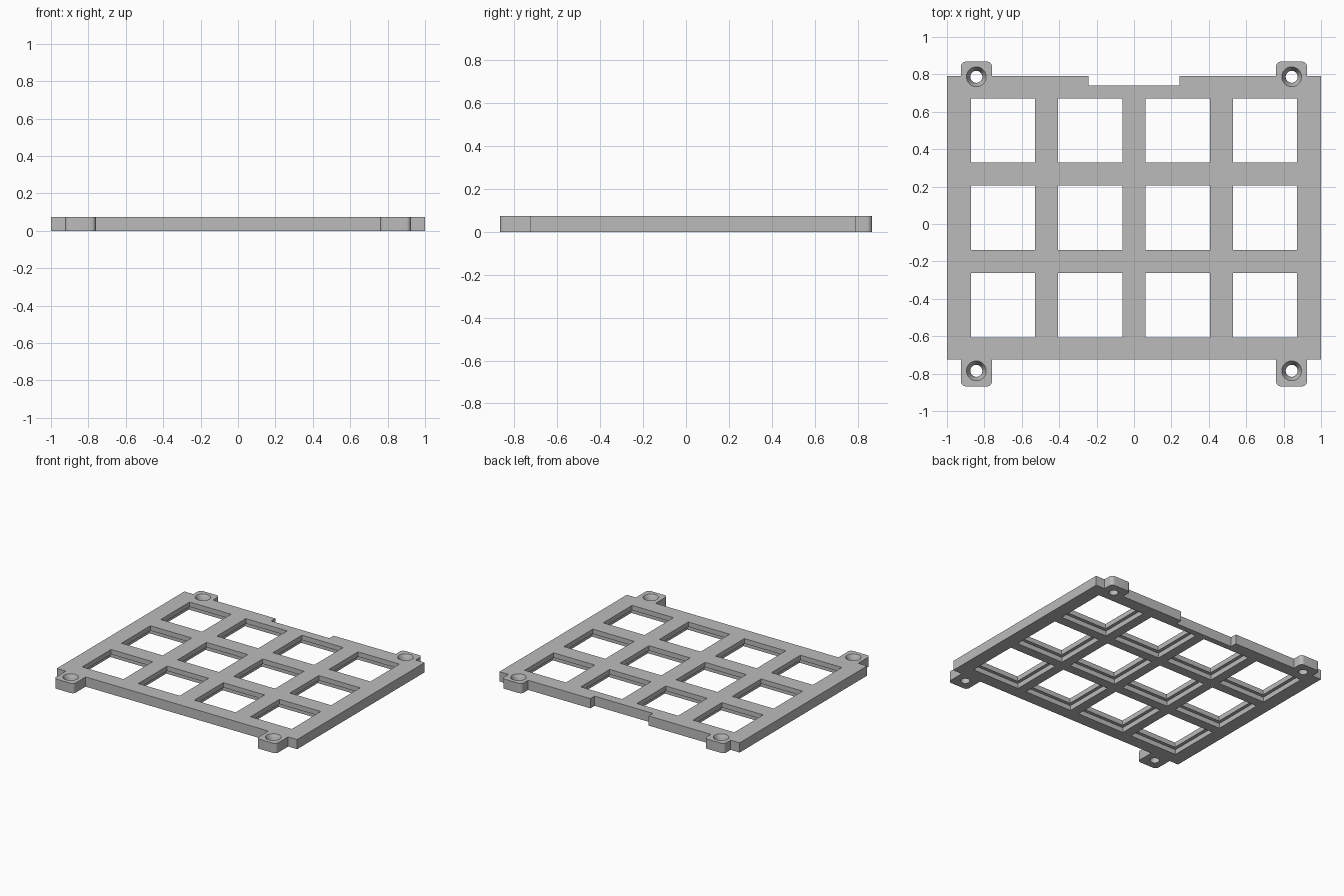
import bpy, bmesh
from math import cos, sin, pi, sqrt

cube = bpy.data.objects.get("Cube")
if cube:
    bpy.data.objects.remove(cube, do_unlink=True)

HEIGHT = 0.073
FRONT, BACK, TAB_END = -0.725, 0.79, 0.868
TAB_IN, TAB_OUT, TAB_ROUND = 0.76, 0.925, 0.026
PITCH, OPENING, RECESS = 0.467, 0.172, 0.197

grey = bpy.data.materials.new("plain grey")
grey.use_nodes = True
colour = (0.5, 0.5, 0.5, 1)
grey.diffuse_color = colour
grey.node_tree.nodes["Principled BSDF"].inputs["Base Color"].default_value = colour


def make_object(name, bm):
    bmesh.ops.recalc_face_normals(bm, faces=bm.faces)
    mesh = bpy.data.meshes.new(name)
    bm.to_mesh(mesh)
    bm.free()
    mesh.materials.append(grey)
    obj = bpy.data.objects.new(name, mesh)
    bpy.context.collection.objects.link(obj)
    return obj


def corner(cx, cy, start, steps=8):
    """Quarter circle starting at the given number of quarter turns."""
    angles = [(start + i / steps) * pi / 2 for i in range(steps + 1)]
    return [(cx + TAB_ROUND * cos(a), cy + TAB_ROUND * sin(a)) for a in angles]


def stack(bm, x, y, rings, sides):
    """Closed solid of stacked regular rings, each a (radius, z) pair."""
    loops = []
    for radius, z in rings:
        angles = [(i + 0.5) * 2 * pi / sides for i in range(sides)]
        loops.append([bm.verts.new((x + radius * cos(a), y + radius * sin(a), z))
                      for a in angles])
    for low, high in zip(loops, loops[1:]):
        for i in range(sides):
            j = (i + 1) % sides
            bm.faces.new((low[i], low[j], high[j], high[i]))
    bm.faces.new(loops[0][::-1])
    bm.faces.new(loops[-1])


# Plate outline with rounded screw tabs and a notch in the back edge
inner, outer, end = TAB_IN + TAB_ROUND, TAB_OUT - TAB_ROUND, TAB_END - TAB_ROUND
half = [(TAB_IN, FRONT)]
half += corner(inner, -end, 2) + corner(outer, -end, 3)
half += [(TAB_OUT, FRONT), (1, FRONT), (1, BACK), (TAB_OUT, BACK)]
half += corner(outer, end, 0) + corner(inner, end, 1)
half += [(TAB_IN, BACK), (0.243, BACK), (0.243, 0.74)]
outline = half + [(-x, y) for x, y in reversed(half)]

bm = bmesh.new()
base = bm.faces.new([bm.verts.new((x, y, 0)) for x, y in outline])
top = bmesh.ops.extrude_face_region(bm, geom=[base])["geom"]
bmesh.ops.translate(bm, vec=(0, 0, HEIGHT),
                    verts=[v for v in top if isinstance(v, bmesh.types.BMVert)])
plate = make_object("grid_plate", bm)

# Square openings, wider on the underside
bm = bmesh.new()
wide, narrow = RECESS * sqrt(2), OPENING * sqrt(2)
for column in range(4):
    for row in range(3):
        stack(bm, (column - 1.5) * PITCH, 0.033 + (row - 1) * PITCH,
              [(wide, -0.05), (wide, HEIGHT / 2),
               (narrow, HEIGHT / 2), (narrow, 0.12)], 4)

# Countersunk screw holes
for x in (-0.843, 0.843):
    for y in (-0.785, 0.787):
        stack(bm, x, y, [(0.032, -0.05), (0.032, 0.035),
                         (0.053, HEIGHT), (0.053, 0.12)], 32)
cutter = make_object("opening_cutter", bm)
cutter.hide_render = True

# Cut the plate and keep the result as plain mesh
cut = plate.modifiers.new("openings", "BOOLEAN")
cut.operation = "DIFFERENCE"
cut.solver = "EXACT"
cut.object = cutter
bpy.context.view_layer.update()
finished = bpy.data.meshes.new_from_object(
    plate.evaluated_get(bpy.context.evaluated_depsgraph_get()))
plate.modifiers.clear()
plate.data = finished
bpy.data.objects.remove(cutter, do_unlink=True)

bpy.ops.object.select_all(action="DESELECT")
plate.select_set(True)
bpy.context.view_layer.objects.active = plate
bpy.ops.object.shade_smooth_by_angle(angle=pi / 6)
